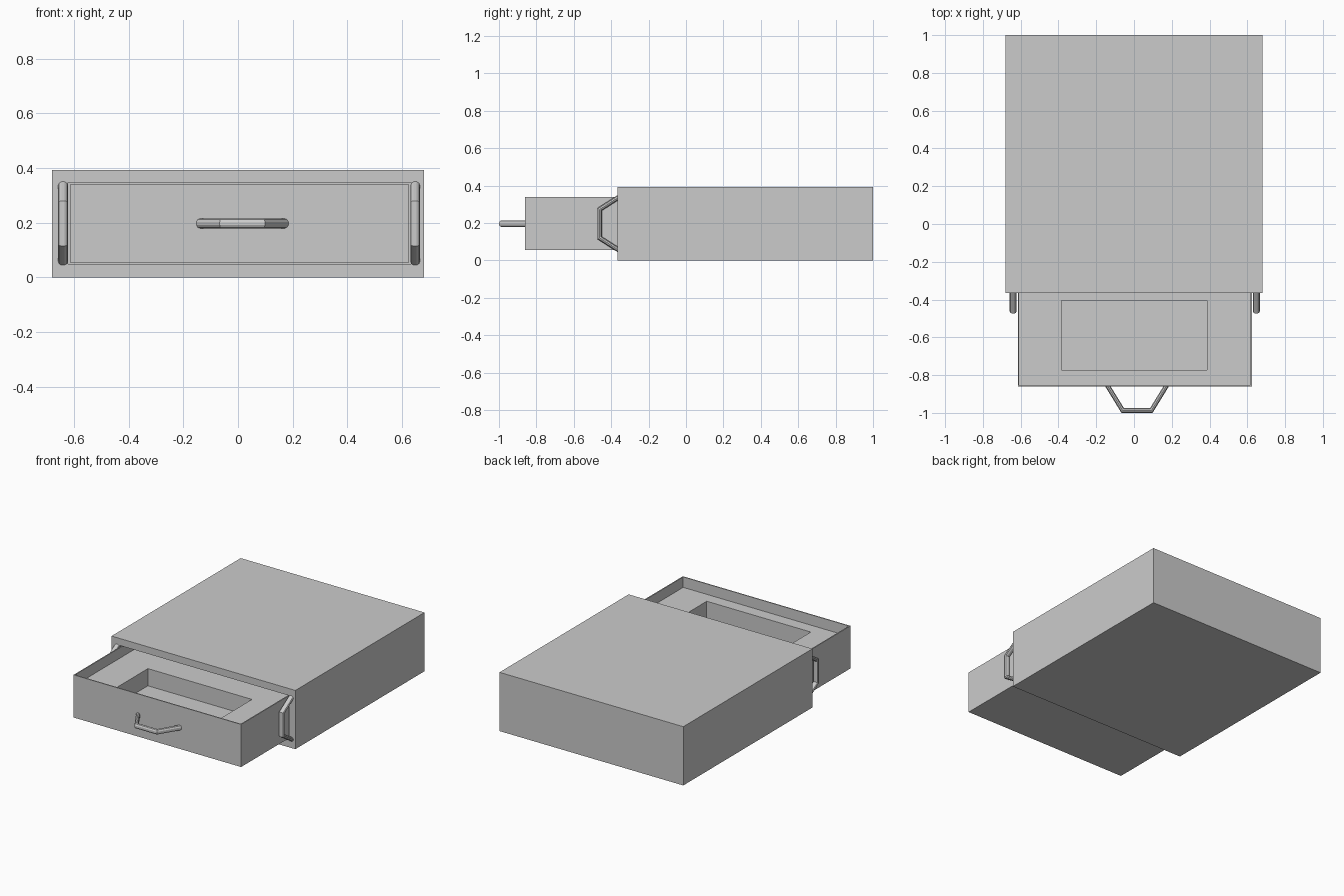
import bpy, bmesh, math
from mathutils import Vector

if "Cube" in bpy.data.objects:
    bpy.data.objects.remove(bpy.data.objects["Cube"])


def make_object(name, rings):
    """Bridge successive closed rings of points and cap both ends."""
    bm = bmesh.new()
    loops = [[bm.verts.new(p) for p in ring] for ring in rings]
    n = len(loops[0])
    for a, b in zip(loops, loops[1:]):
        for i in range(n):
            j = (i + 1) % n
            bm.faces.new((a[i], a[j], b[j], b[i]))
    bm.faces.new(loops[0][::-1])
    bm.faces.new(loops[-1])
    bmesh.ops.recalc_face_normals(bm, faces=bm.faces)
    mesh = bpy.data.meshes.new(name)
    bm.to_mesh(mesh)
    bm.free()
    obj = bpy.data.objects.new(name, mesh)
    bpy.context.collection.objects.link(obj)
    return obj


def rect_xz(x0, x1, z0, z1, y):
    return [(x0, y, z0), (x1, y, z0), (x1, y, z1), (x0, y, z1)]


def rect_xy(x0, x1, y0, y1, z):
    return [(x0, y0, z), (x1, y0, z), (x1, y1, z), (x0, y1, z)]


def handle(name, centre, along, across, half_base, half_grip, depth):
    """Three-segment bar handle bulging towards -y, mitred at the bends."""
    out = Vector((0, -1, 0))
    path = [centre - along * half_base, centre - along * half_grip + out * depth,
            centre + along * half_grip + out * depth, centre + along * half_base]
    rise = (path[1] - path[0]).normalized()
    fall = (path[3] - path[2]).normalized()
    tangents = [rise, along, along, fall]
    rings = []
    for i, p in enumerate(path):
        # End cuts lie flat on the panel, bends use the mitre plane
        if i in (0, 3):
            side = along / abs(rise.dot(out))
        else:
            t = (rise + along if i == 1 else fall + along).normalized()
            side = t.cross(across).normalized() / t.dot(along)
            if side.dot(along) * (1 if i == 1 else -1) > 0:
                side = -side
            if side.dot(out) < 0:
                side = -side
        if i == 0:
            side = -side
        rings.append([p + across * 0.018 * math.cos(k * math.tau / 10)
                      + side * 0.013 * math.sin(k * math.tau / 10) for k in range(10)])
    return make_object(name, rings)


# Hollow case, open at the front
make_object("case", [
    rect_xz(-0.68, 0.68, 0, 0.393, 1.0),
    rect_xz(-0.68, 0.68, 0, 0.393, -0.365),
    rect_xz(-0.622, 0.632, 0.048, 0.346, -0.365),
    rect_xz(-0.622, 0.632, 0.048, 0.346, 0.95),
])

# Drawer with thin rim, raised floor and rectangular well
make_object("drawer", [
    rect_xy(-0.615, 0.625, -0.86, 0.4, 0.055),
    rect_xy(-0.615, 0.625, -0.86, 0.4, 0.34),
    rect_xy(-0.608, 0.618, -0.853, 0.393, 0.34),
    rect_xy(-0.608, 0.618, -0.853, 0.393, 0.27),
    rect_xy(-0.383, 0.387, -0.772, -0.405, 0.27),
    rect_xy(-0.383, 0.387, -0.772, -0.405, 0.155),
])

# Handles
X, Z = Vector((1, 0, 0)), Vector((0, 0, 1))
handle("drawer_handle", Vector((0.016, -0.86, 0.197)), X, Z, 0.154, 0.076, 0.127)
for side, x in (("left", -0.64), ("right", 0.648)):
    handle(side + "_case_handle", Vector((x, -0.365, 0.197)), Z, X, 0.138, 0.076, 0.097)
